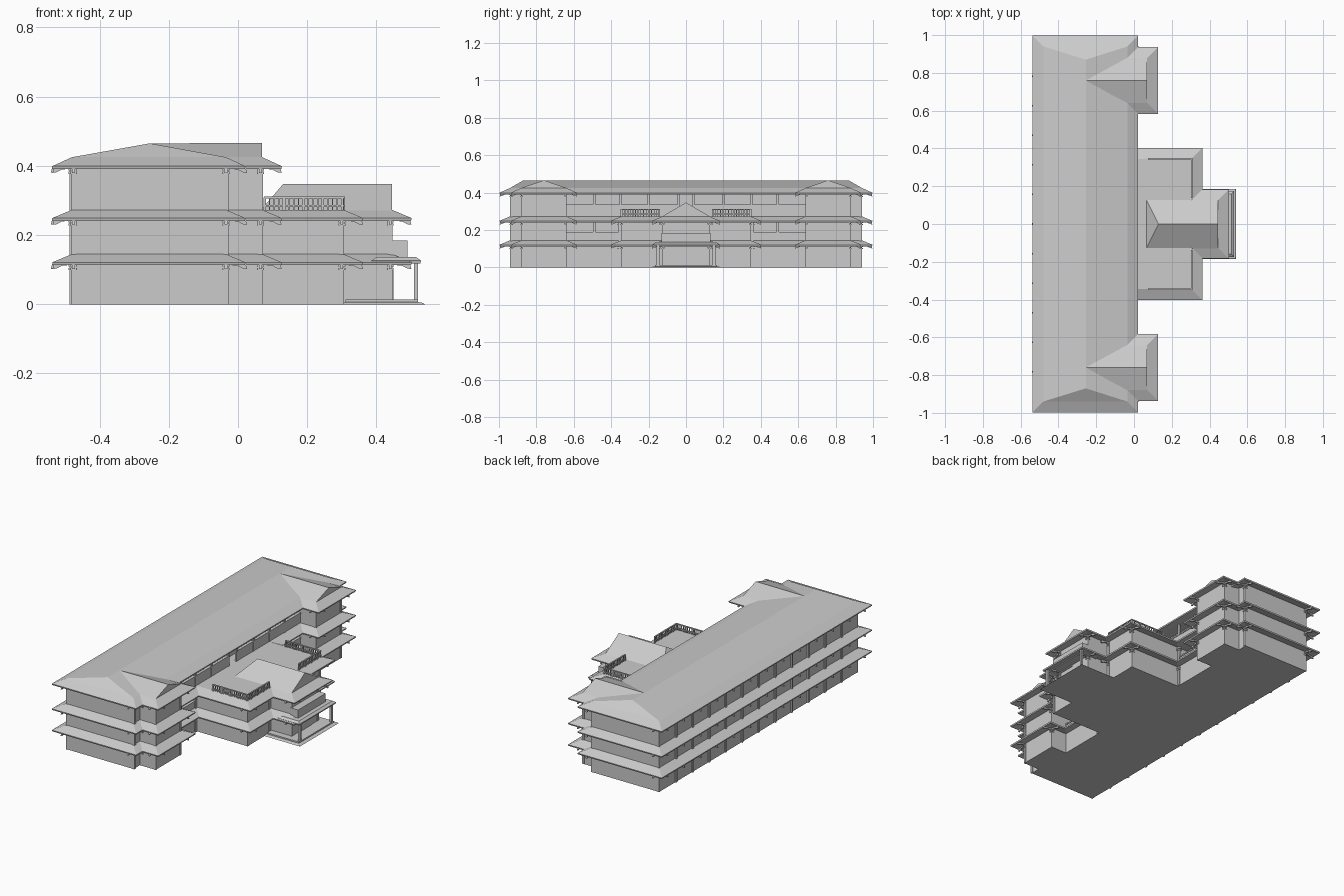
import bpy, bmesh
from mathutils import Vector

if "Cube" in bpy.data.objects:
    bpy.data.objects.remove(bpy.data.objects["Cube"])


def finish(bm, name):
    bmesh.ops.recalc_face_normals(bm, faces=bm.faces)
    me = bpy.data.meshes.new(name)
    bm.to_mesh(me)
    bm.free()
    ob = bpy.data.objects.new(name, me)
    bpy.context.collection.objects.link(ob)
    return ob


def mirrored(half):
    """Complete a counter-clockwise outline given for y < 0."""
    return half + [(x, -y) for x, y in reversed(half)]


def offset(pts, d):
    """Mitred outward offset of a right-angled outline."""
    out = []
    n = len(pts)
    for i in range(n):
        p = Vector(pts[i])
        a = (p - Vector(pts[i - 1])).normalized()
        b = (Vector(pts[(i + 1) % n]) - p).normalized()
        out.append(p + d * (Vector((a.y, -a.x)) + Vector((b.y, -b.x))))
    return out


def loft(name, outline, rings):
    """Stack offset copies (distance, height) of an outline, capped."""
    bm = bmesh.new()
    loops = [[bm.verts.new((p.x, p.y, z)) for p in offset(outline, d)] for d, z in rings]
    n = len(outline)
    for lo, hi in zip(loops, loops[1:]):
        for i in range(n):
            bm.faces.new((lo[i], lo[(i + 1) % n], hi[(i + 1) % n], hi[i]))
    bm.faces.new(loops[0])
    bm.faces.new(loops[-1])
    return finish(bm, name)


def add_box(bm, x0, x1, y0, y1, z0, z1):
    v = [bm.verts.new((x, y, z)) for x in (x0, x1) for y in (y0, y1) for z in (z0, z1)]
    for f in ((0, 1, 3, 2), (4, 6, 7, 5), (0, 4, 5, 1), (2, 3, 7, 6), (0, 2, 6, 4), (1, 5, 7, 3)):
        bm.faces.new([v[i] for i in f])


def ridge_roof(name, x0, x1, y0, y1, z, ra, rb):
    """Rectangle base at height z closed to a ridge from ra to rb."""
    bm = bmesh.new()
    a, b, c, d = [bm.verts.new((x, y, z)) for x, y in ((x0, y0), (x1, y0), (x1, y1), (x0, y1))]
    p, q = bm.verts.new(ra), bm.verts.new(rb)
    bm.faces.new((d, c, b, a))
    if ra[0] == rb[0]:
        faces = ((a, b, p), (b, c, q, p), (c, d, q), (d, a, p, q))
    else:
        faces = ((a, b, q, p), (b, c, q), (c, d, p, q), (d, a, p))
    for f in faces:
        bm.faces.new(f)
    return finish(bm, name)


def rect(x0, x1, y0, y1):
    return [(x0, y0), (x1, y0), (x1, y1), (x0, y1)]


# Storey outlines
ends = [(-.48, -.94), (-.035, -.94), (-.035, -.88), (.07, -.88), (.07, -.64)]
centre = [(.305, -.345), (.305, -.125), (.445, -.125)]
low = mirrored(ends + [(-.035, -.64), (-.035, -.345)] + centre)
middle = mirrored(ends + [(-.1, -.64), (-.1, -.345)] + centre)
upper = mirrored(ends + [(-.1, -.64)])
loft("ground_floor_walls", low, [(0, 0), (0, .135)])
loft("middle_floor_walls", middle, [(0, .13), (0, .265)])
loft("upper_floor_walls", upper, [(0, .26), (0, .405)])

# Skirt roofs between storeys
for name, z in (("lower_skirt_roof", .12), ("upper_skirt_roof", .248)):
    loft(name, low, [(0, z + .004), (.055, z - .007), (.057, z + .001), (0, z + .025)])

# Main hipped roof and its eaves
eave = [(0, .402), (.055, .391), (.057, .399), (0, .425)]
body = (-.48, -.035, -.94, .94)
loft("main_eaves", rect(*body), eave)
ridge_roof("main_roof", *body, .425, (-.255, -.87, .465), (-.255, .87, .465))

# Gabled roofs over the end wings
for s, tag in ((1, "right"), (-1, "left")):
    w = (-.255, .07, s * .76 - .12, s * .76 + .12)
    loft("wing_eaves_" + tag, rect(*w), eave)
    ridge_roof("wing_roof_" + tag, *w, .425, (-.255 + .001, s * .76, .465), (.07, s * .76, .466))

# Central entrance roof
ridge_roof("entrance_roof", .065, .445, -.13, .13, .271, (.13, 0, .347), (.445, 0, .347))

# Gallery parapets with slim posts
bm = bmesh.new()
for s in (1, -1):
    def span(x0, x1, a, b, z0, z1):
        add_box(bm, x0, x1, min(s * a, s * b), max(s * a, s * b), z0, z1)
    for a, b, z0, z1 in ((.345, .64, .14, .18), (.04, .64, .265, .328)):
        span(-.043, -.035, a, b, z0, z1)
        span(-.047, -.031, a, b, z1, z1 + .008)
    for y in (.04, .2, .35, .49):
        span(-.045, -.033, y - .006, y + .006, .265, .4)
    span(-.045, -.033, .484, .496, .14, .26)
finish(bm, "gallery_parapets")

# Terrace railings
bm = bmesh.new()
for s in (1, -1):
    y = s * .345
    for z in (.282, .306):
        add_box(bm, .075, .309, y - .004, y + .004, z, z + .005)
        add_box(bm, .301, .309, min(s * .14, y), max(s * .14, y), z, z + .005)
    for i in range(17):
        x = .077 + i * .014
        r = .004 if i % 4 == 0 else .002
        add_box(bm, x - r, x + r, y - r, y + r, .27, .309)
    for i in range(15):
        c = s * (.142 + i * .0142)
        r = .004 if i % 4 == 0 else .002
        add_box(bm, .305 - r, .305 + r, c - r, c + r, .27, .309)
finish(bm, "terrace_railings")

# Columns with capitals, and curved eave brackets above them
cols, brks = bmesh.new(), bmesh.new()


def bracket(x, y, dx, dy, z):
    d, t = Vector((dx, dy, 0)), Vector((-dy, dx, 0)) * .004
    prof = ((0, .006), (.035, -.001), (.057, -.004), (.061, -.019), (.05, -.018), (.035, -.01), (0, -.006))
    sides = [[brks.verts.new(Vector((x, y, z + h)) + d * r + t * k) for r, h in prof] for k in (-1, 1)]
    n = len(prof)
    for f in sides:
        brks.faces.new(f)
    for i in range(n):
        j = (i + 1) % n
        brks.faces.new((sides[0][i], sides[0][j], sides[1][j], sides[1][i]))


def column(x, y, floors, dirs):
    for z0, z1 in ((0, .124), (.14, .252), (.268, .402))[:floors]:
        add_box(cols, x - .007, x + .007, y - .007, y + .007, z0, z1)
        for h in (.012, .022):
            add_box(cols, x - .01, x + .01, y - .01, y + .01, z1 - h - .003, z1 - h + .003)
        for dx, dy in dirs:
            bracket(x, y, dx, dy, z1 - .003)


for s in (1, -1):
    column(-.475, s * .935, 3, ((-1, 0), (0, s)))
    column(-.035, s * .935, 3, ((1, 0), (0, s)))
    column(.065, s * .875, 3, ((1, 0), (0, s)))
    column(.065, s * .645, 3, ((1, 0), (0, -s)))
    column(.3, s * .34, 2, ((1, 0), (0, s)))
    column(.3, s * .14, 2, ((1, 0),))
    column(.44, s * .12, 2, ((1, 0), (0, s)))
    column(-.035, s * .355, 2, ())
for i in range(-5, 6):
    column(-.48, i * .94 / 6, 3, ((-1, 0),))
finish(cols, "columns")
finish(brks, "eave_brackets")

# Entrance porch: roof slab, balcony parapet, posts and stepped base
loft("porch_roof", rect(.4, .515, -.16, .16), [(0, .118), (.012, .118), (.014, .126), (0, .136)])
bm = bmesh.new()
add_box(bm, .44, .49, -.13, .13, .13, .185)
finish(bm, "balcony_parapet")
bm = bmesh.new()
for s in (1, -1):
    add_box(bm, .508, .52, s * .15 - .007, s * .15 + .007, .01, .12)
finish(bm, "porch_posts")
loft("porch_base", rect(.31, .52, -.165, .165), [(.02, 0), (.014, .004), (0, .006), (0, .014)])
bm = bmesh.new()
add_box(bm, .44, .45, -.125, -.01, .108, .114)
add_box(bm, .44, .449, -.06, .06, .014, .1)
finish(bm, "entrance_door")
